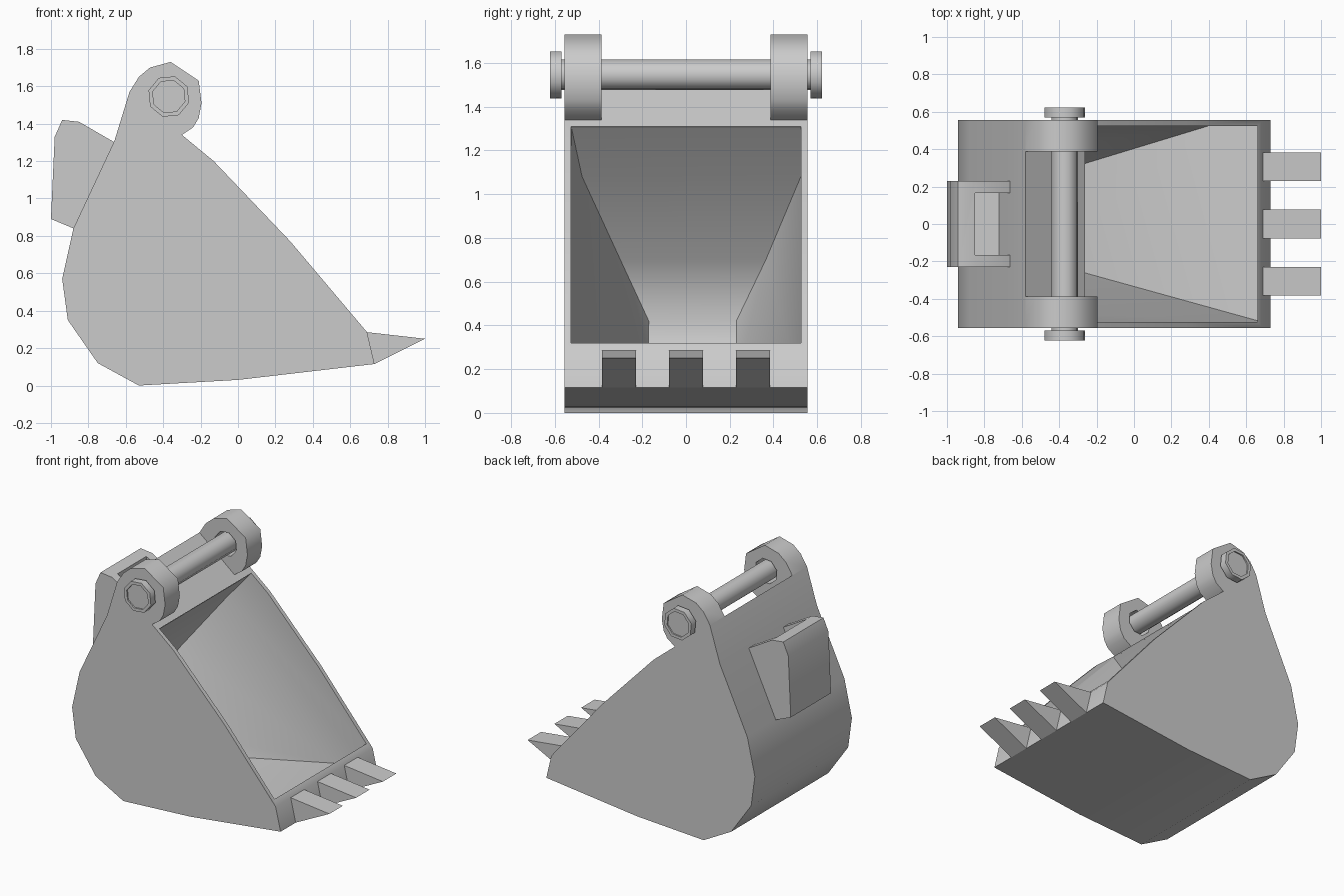
import bpy, bmesh, math
from mathutils import Vector

if "Cube" in bpy.data.objects:
    bpy.data.objects.remove(bpy.data.objects["Cube"])


def finish(bm, name, angle=52):
    bmesh.ops.recalc_face_normals(bm, faces=bm.faces[:])
    me = bpy.data.meshes.new(name)
    bm.to_mesh(me)
    bm.free()
    ob = bpy.data.objects.new(name, me)
    bpy.context.collection.objects.link(ob)
    smooth(ob, angle)
    return ob


def smooth(ob, angle):
    bpy.ops.object.select_all(action='DESELECT')
    bpy.context.view_layer.objects.active = ob
    ob.select_set(True)
    bpy.ops.object.shade_smooth_by_angle(angle=math.radians(angle))


def prism(name, profile, y0, y1, angle=52):
    """Extrude an (x, z) outline along y."""
    bm = bmesh.new()
    face = bm.faces.new([bm.verts.new((x, y0, z)) for x, z in profile])
    ext = bmesh.ops.extrude_face_region(bm, geom=[face])
    moved = [v for v in ext['geom'] if isinstance(v, bmesh.types.BMVert)]
    bmesh.ops.translate(bm, verts=moved, vec=(0, y1 - y0, 0))
    return finish(bm, name, angle)


def hull(name, points):
    bm = bmesh.new()
    for p in points:
        bm.verts.new(p)
    res = bmesh.ops.convex_hull(bm, input=bm.verts[:])
    bmesh.ops.delete(bm, geom=res['geom_interior'], context='VERTS')
    return finish(bm, name)


def octagon(x, z, r, turn=28):
    return [(x + r * math.cos(math.radians(turn + 45 * i)),
             z + r * math.sin(math.radians(turn + 45 * i))) for i in range(8)]


def cut(ob, cutter, angle=52):
    mod = ob.modifiers.new('cut', 'BOOLEAN')
    mod.object = cutter
    mod.operation = 'DIFFERENCE'
    mod.solver = 'EXACT'
    bpy.context.view_layer.objects.active = ob
    bpy.ops.object.select_all(action='DESELECT')
    ob.select_set(True)
    bpy.ops.object.modifier_apply(modifier=mod.name)
    bpy.data.objects.remove(cutter)
    smooth(ob, angle)


PIN_X, PIN_Z = -0.37, 1.545

# Bucket shell with the two hinge ears in its outline
shell = prism('bucket_shell', [
    (-.53, 0), (-.75, .12), (-.91, .35), (-.94, .57), (-.88, .84),
    (-.66, 1.31), (-.58, 1.57), (-.53, 1.65), (-.47, 1.70), (-.36, 1.73),
    (-.21, 1.63), (-.195, 1.51), (-.21, 1.43), (-.24, 1.38), (-.30, 1.34),
    (-.13, 1.20), (.28, .77), (.69, .285), (.73, .115), (0, .03)], -.555, .555)

# Gap between the ears
cut(shell, prism('ear_gap', [(-.66, 1.636), (-.30, 1.34), (0, 1.34),
                             (0, 1.9), (-.66, 1.9)], -.387, .387))

# Pin holes
cut(shell, prism('pin_hole', octagon(PIN_X, PIN_Z, .09), -.7, .7))

# Cavity: undercut back wall, narrow heel, floor close to the shell bottom
rim = [Vector((x, y, z)) for x, z in ((-.26, 1.31), (.66, .32)) for y in (-.525, .525)]
rows = [(-.46, -.475, .525, 1.08), (-.73, -.30, .365, .70), (-.85, -.17, .23, .42),
        (-.71, -.175, .235, .16), (-.52, -.19, .245, .035), (.69, -.525, .525, .14)]
deep = [(x, y, z) for x, y0, y1, z in rows for y in (y0, y1)] + [(.40, .525, .11)]
cut(shell, hull('cavity', rim + deep))

# Mouth: clears the shell in front of the rim
out = Vector((.73, 0, .68))
cut(shell, hull('mouth', [p + out * d for p in rim for d in (-.01, .3)]))

# Teeth along the lip
for i, y in enumerate((-.306, 0, .306)):
    prism(f'tooth_{i + 1}', [(.69, .285), (.73, .115), (1.0, .25)], y - .077, y + .077)

# Rear bracket with a pocket open at the top
bracket = prism('rear_bracket', [
    (-.84, .84), (-.88, .84), (-1.0, .89), (-.98, 1.33), (-.94, 1.42),
    (-.85, 1.41), (-.66, 1.30), (-.72, 1.18)], -.23, .23, 35)
cut(bracket, prism('pocket', [(-.85, 1.18), (-.5, 1.18), (-.5, 1.6), (-.85, 1.6)],
                   -.165, .165), 35)

# Hinge pin and its end caps with a shallow recess
prism('hinge_pin', octagon(PIN_X, PIN_Z, .073), -.58, .58)
for side, s in (('front', -1), ('back', 1)):
    cap = prism(f'pin_cap_{side}', octagon(PIN_X, PIN_Z, .113), s * .57, s * .622)
    cut(cap, prism('recess', octagon(PIN_X, PIN_Z, .09), s * .612, s * .7))
